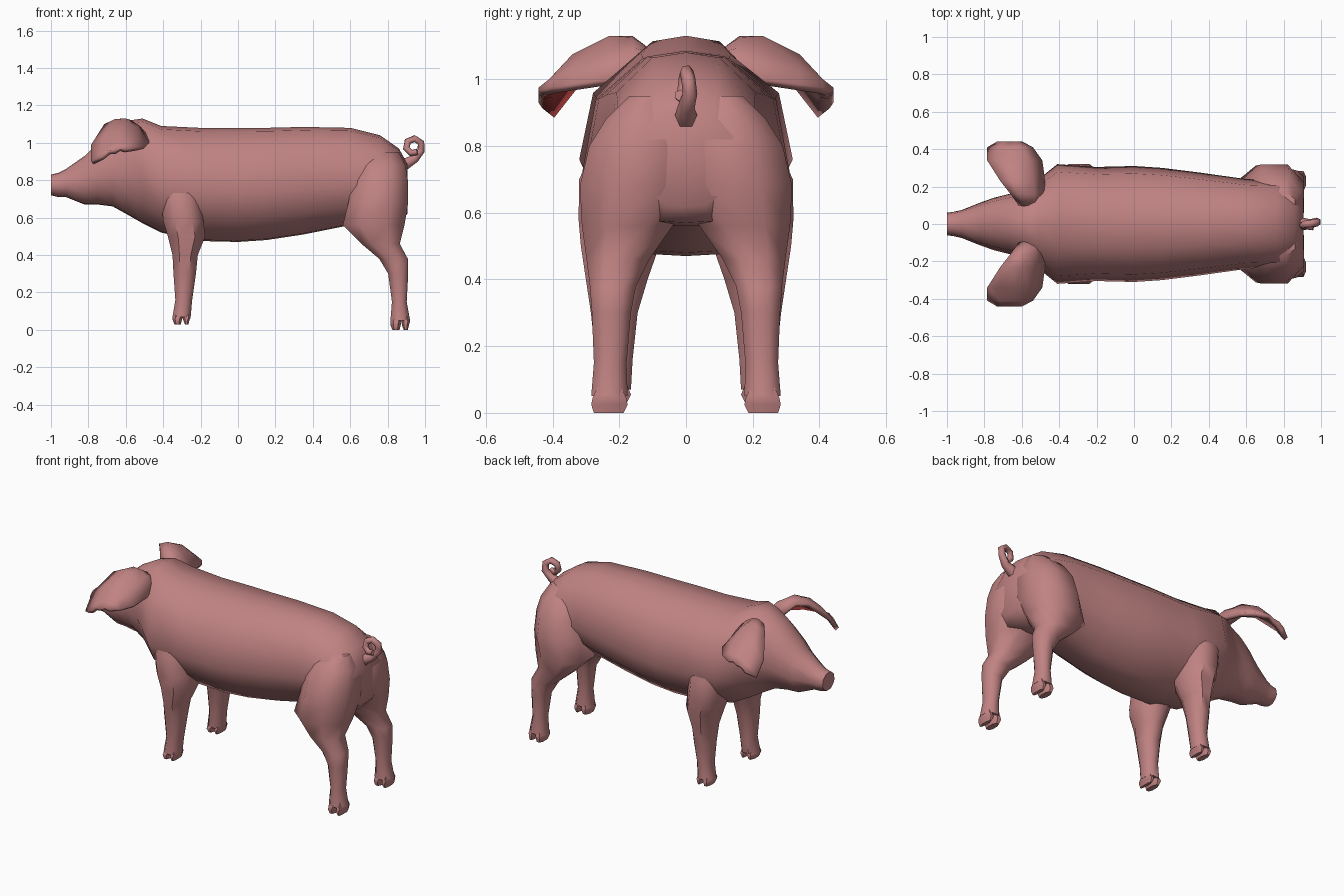
import bpy
import bmesh
import math
from mathutils import Vector

cube = bpy.data.objects.get("Cube")
if cube:
    bpy.data.objects.remove(cube, do_unlink=True)


def make_material(name, color):
    mat = bpy.data.materials.new(name)
    mat.use_nodes = True
    mat.diffuse_color = color
    mat.node_tree.nodes["Principled BSDF"].inputs["Base Color"].default_value = color
    return mat


skin = make_material("pink skin", (0.53, 0.225, 0.225, 1))
inner_skin = make_material("inner ear red", (0.36, 0.04, 0.04, 1))


def finish(obj, angle=50, mirrored=False):
    """Apply skin, shading and the optional left-right mirror."""
    obj.data.materials.append(skin)
    bpy.ops.object.select_all(action="DESELECT")
    obj.select_set(True)
    bpy.context.view_layer.objects.active = obj
    bpy.ops.object.shade_smooth_by_angle(angle=math.radians(angle))
    if mirrored:
        mirror = obj.modifiers.new("Mirror", "MIRROR")
        mirror.use_axis = (False, True, False)
        mirror.use_mirror_merge = False
    return obj


def add_object(name, bm):
    mesh = bpy.data.meshes.new(name)
    bm.to_mesh(mesh)
    bm.free()
    obj = bpy.data.objects.new(name, mesh)
    bpy.context.collection.objects.link(obj)
    return obj


def bridge(bm, a, b, closed=True):
    count = len(a)
    for i in range(count if closed else count - 1):
        j = (i + 1) % count
        bm.faces.new((a[i], a[j], b[j], b[i]))


def loft(name, rings, **options):
    """Skin a list of closed cross-sections and cap both ends."""
    bm = bmesh.new()
    loops = [[bm.verts.new(p) for p in ring] for ring in rings]
    for a, b in zip(loops, loops[1:]):
        bridge(bm, a, b)
    bm.faces.new(loops[0])
    bm.faces.new(loops[-1])
    bmesh.ops.recalc_face_normals(bm, faces=bm.faces)
    return finish(add_object(name, bm), **options)


# Body and head: one loft from snout to rump
HALF_SECTION = [(0, 0), (0.36, 0.01), (0.8, 0.2), (1, 0.42),
                (0.87, 0.77), (0.42, 0.97), (0, 1)]


def body_ring(x, bottom, top, width):
    half = [(x, w * width, bottom + h * (top - bottom)) for w, h in HALF_SECTION]
    return half + [(px, -py, pz) for px, py, pz in half[-2:0:-1]]


BODY = [  # x, bottom, top, half width
    (-1.0, 0.72, 0.83, 0.06), (-0.96, 0.71, 0.84, 0.066),
    (-0.92, 0.71, 0.86, 0.075), (-0.82, 0.67, 0.93, 0.115),
    (-0.75, 0.67, 1.0, 0.14), (-0.67, 0.66, 1.07, 0.16),
    (-0.58, 0.61, 1.12, 0.185), (-0.51, 0.57, 1.13, 0.24),
    (-0.41, 0.52, 1.09, 0.32), (-0.2, 0.475, 1.08, 0.305),
    (0.0, 0.47, 1.08, 0.31), (0.15, 0.48, 1.08, 0.3),
    (0.35, 0.51, 1.085, 0.275), (0.6, 0.56, 1.08, 0.24),
    (0.76, 0.56, 1.04, 0.235), (0.86, 0.57, 0.97, 0.22),
    (0.905, 0.62, 0.89, 0.16),
]
loft("body_and_head", [body_ring(*row) for row in BODY])


# Legs: octagonal lofts with a split hoof
def leg_ring(z, x0, x1, y0, y1):
    cx, cy, rx, ry = (x0 + x1) / 2, (y0 + y1) / 2, (x1 - x0) / 2, (y1 - y0) / 2
    k = 0.45
    corners = [(1, k), (k, 1), (-k, 1), (-1, k), (-1, -k), (-k, -1), (k, -1), (1, -k)]
    return [(cx + rx * u, cy + ry * v, z) for u, v in corners]


def build_leg(name, rows, ground):
    loft(name + "_legs", [leg_ring(*row) for row in rows], mirrored=True)
    z, x0, x1, y0, y1 = rows[-1]
    split = x0 + (x1 - x0) * 0.58
    for label, a, b in (("front", x0, split), ("rear", split, x1)):
        foot = [leg_ring(z + 0.04, a + 0.012, b - 0.012, y0 + 0.025, y1 - 0.025),
                leg_ring(z - 0.005, a, b, y0 + 0.004, y1 - 0.004),
                leg_ring(ground + 0.025, a, b - 0.006, y0, y1),
                leg_ring(ground, a + 0.01, b - 0.012, y0 + 0.012, y1 - 0.008)]
        loft(name + "_" + label + "_toes", foot, mirrored=True)


build_leg("front", [  # z, x range, y range
    (0.86, -0.36, -0.26, 0.14, 0.25),
    (0.7, -0.41, -0.2, 0.08, 0.32),
    (0.58, -0.4, -0.185, 0.06, 0.322),
    (0.5, -0.375, -0.175, 0.08, 0.315),
    (0.4, -0.35, -0.215, 0.115, 0.3),
    (0.3, -0.345, -0.225, 0.145, 0.285),
    (0.16, -0.335, -0.245, 0.16, 0.27),
    (0.07, -0.35, -0.253, 0.165, 0.275)], 0.03)
build_leg("back", [
    (0.95, 0.68, 0.86, 0.04, 0.17),
    (0.88, 0.64, 0.895, 0.0, 0.24),
    (0.8, 0.61, 0.908, -0.03, 0.29),
    (0.68, 0.59, 0.91, -0.03, 0.318),
    (0.56, 0.56, 0.89, 0.04, 0.312),
    (0.46, 0.66, 0.865, 0.11, 0.298),
    (0.38, 0.755, 0.908, 0.15, 0.288),
    (0.3, 0.803, 0.91, 0.165, 0.282),
    (0.15, 0.823, 0.902, 0.178, 0.276),
    (0.05, 0.815, 0.92, 0.175, 0.284)], 0.0)

# Ears: thick drooping leaves
EAR = [  # y, then front, middle and back as x, z
    (0.09, (-0.61, 1.05), (-0.56, 1.08), (-0.5, 1.05)),
    (0.16, (-0.66, 1.11), (-0.58, 1.125), (-0.48, 1.04)),
    (0.23, (-0.715, 1.1), (-0.6, 1.13), (-0.475, 1.0)),
    (0.34, (-0.785, 0.99), (-0.63, 1.075), (-0.49, 0.985)),
    (0.41, (-0.785, 0.9), (-0.65, 1.0), (-0.54, 0.975)),
    (0.442, (-0.73, 0.93), (-0.66, 0.96), (-0.6, 0.965)),
]


def build_ear(name, side, tip_material):
    """Arched sheet with thickness; the inner tip has its own colour."""
    bm = bmesh.new()
    strips = []
    for y, front, mid, back in EAR:
        f, m, b = (Vector((x, side * y, z)) for x, z in (front, mid, back))
        bulge = Vector((0, 0, 0.012))
        strips.append([bm.verts.new(p) for p in
                       (f, (f + m) / 2 + bulge, m, (m + b) / 2 + bulge, b)])
    for a, b in zip(strips, strips[1:]):
        bridge(bm, a, b, closed=False)
    bmesh.ops.recalc_face_normals(bm, faces=bm.faces)
    if sum(face.normal.z for face in bm.faces) < 0:
        bmesh.ops.reverse_faces(bm, faces=bm.faces)
    for face in bm.faces:
        # The inner side takes the next material slot
        face.material_index = 0 if abs(face.calc_center_median().y) > 0.25 else 2
    ear = finish(add_object(name, bm))
    for mat in (tip_material, skin, skin):
        ear.data.materials.append(mat)
    thickness = ear.modifiers.new("Thickness", "SOLIDIFY")
    thickness.thickness = 0.025
    thickness.offset = -1
    thickness.material_offset = 1


build_ear("left_ear", 1, skin)
build_ear("right_ear", -1, inner_skin)

# Tail: tapered curl
curve = bpy.data.curves.new("tail", "CURVE")
curve.dimensions = "3D"
curve.bevel_depth = 0.02
curve.bevel_resolution = 1
curve.use_fill_caps = True
root = [(0.85, 0, 0.86, 2), (0.9, 0, 0.89, 1.7), (0.945, 0, 0.915, 1.3)]
curl = []
for i in range(7):
    angle = math.radians(-30 + i * 56)
    r = 0.047 - 0.002 * i
    curl.append((0.938 + r * math.cos(angle), 0.012 - 0.005 * i,
                 0.98 + r * math.sin(angle), 1.1 - 0.04 * i))
path = root + curl
spline = curve.splines.new("POLY")
spline.points.add(len(path) - 1)
for point, (x, y, z, radius) in zip(spline.points, path):
    point.co = (x, y, z, 1)
    point.radius = radius
tail = bpy.data.objects.new("tail", curve)
bpy.context.collection.objects.link(tail)
curve.materials.append(skin)
